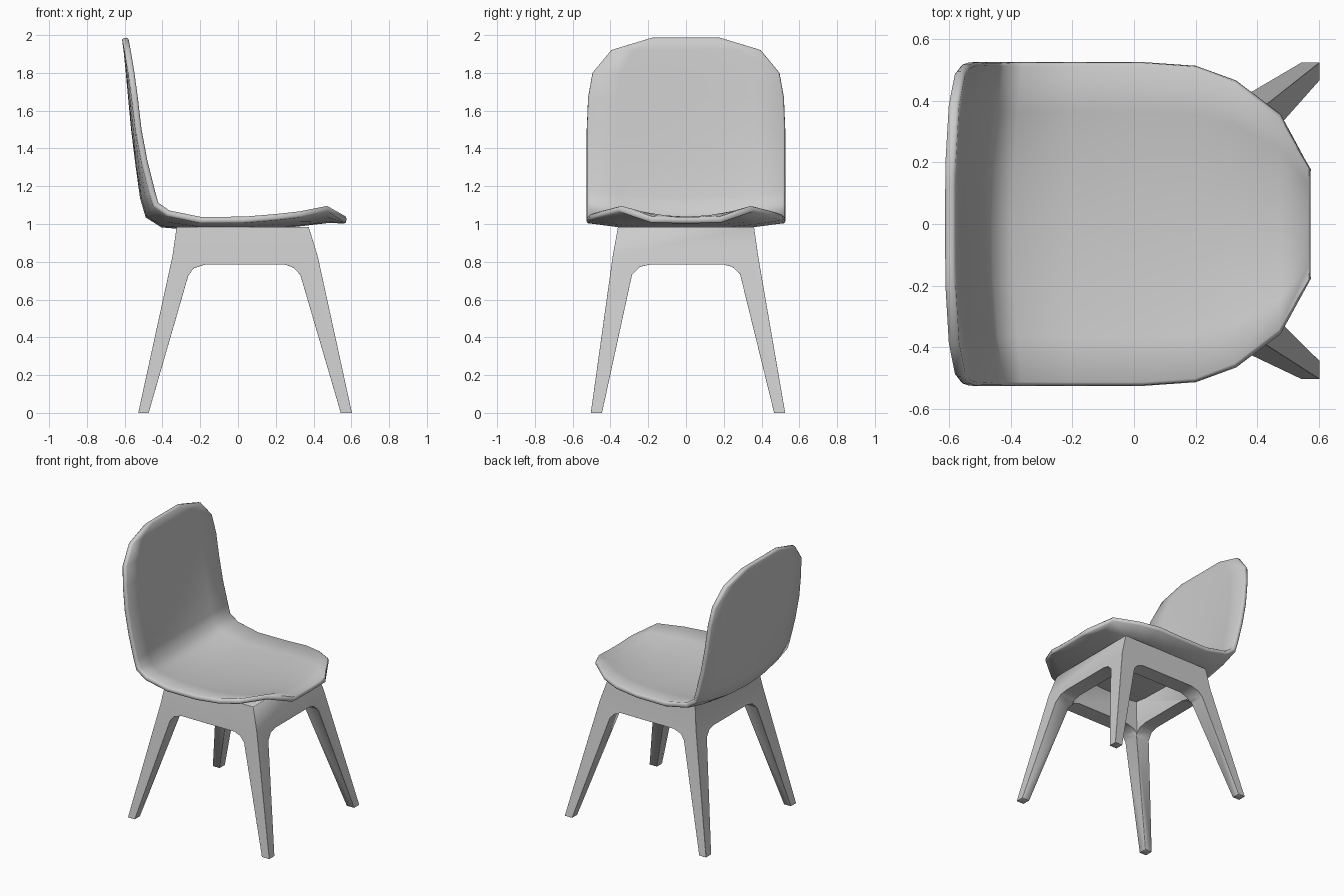
import bpy, bmesh, math

if "Cube" in bpy.data.objects:
    bpy.data.objects.remove(bpy.data.objects["Cube"])


def mesh_object(name, verts, faces):
    mesh = bpy.data.meshes.new(name)
    bm = bmesh.new()
    vs = [bm.verts.new(v) for v in verts]
    for f in faces:
        bm.faces.new([vs[i] for i in f])
    bmesh.ops.recalc_face_normals(bm, faces=bm.faces)
    bm.to_mesh(mesh)
    bm.free()
    obj = bpy.data.objects.new(name, mesh)
    bpy.context.collection.objects.link(obj)
    return obj


def loft(name, rings):
    """Closed solid through equal-length rings of points."""
    n = len(rings[0])
    verts = [p for r in rings for p in r]
    faces = [[k * n + i, k * n + (i + 1) % n, (k + 1) * n + (i + 1) % n, (k + 1) * n + i]
             for k in range(len(rings) - 1) for i in range(n)]
    faces += [list(range(n)), list(range(len(verts) - n, len(verts)))]
    return mesh_object(name, verts, faces)


def box_ring(x0, x1, y0, y1, z):
    return [(x0, y0, z), (x1, y0, z), (x1, y1, z), (x0, y1, z)]


def finish(obj, angle):
    """Apply the modifiers and shade."""
    bpy.ops.object.select_all(action='DESELECT')
    obj.select_set(True)
    bpy.context.view_layer.objects.active = obj
    for m in list(obj.modifiers):
        bpy.ops.object.modifier_apply(modifier=m.name)
    bpy.ops.object.shade_smooth_by_angle(angle=math.radians(angle))


def add_bevel(obj, width):
    m = obj.modifiers.new("bevel", 'BEVEL')
    m.width, m.segments = width, 1
    m.limit_method, m.angle_limit = 'ANGLE', math.radians(55)


# Seat shell: rows from backrest top to seat front (x, z, half width, edge dx, edge dz)
rows = [(-.598, 1.985, .18, 0, 0), (-.589, 1.92, .395, .004, 0), (-.577, 1.80, .495, .012, 0),
        (-.565, 1.67, .518, .018, 0), (-.549, 1.50, .525, .022, 0), (-.527, 1.32, .525, .032, .01),
        (-.502, 1.14, .525, .048, .03), (-.475, 1.045, .525, .04, .06), (-.40, .998, .525, .03, .06),
        (-.20, .982, .525, 0, .04), (.03, .981, .525, 0, .042), (.20, .992, .513, 0, .045),
        (.33, 1.005, .465, 0, .047), (.475, 1.022, .355, 0, .06), (.573, 1.02, .18, 0, 0)]
cols = [-1, -.7, -.35, 0, .35, .7, 1]
verts = [(x + dx * t * t, w * t, z + dz * t * t) for x, z, w, dx, dz in rows for t in cols]
n = len(cols)
faces = [[r * n + c, r * n + c + 1, (r + 1) * n + c + 1, (r + 1) * n + c]
         for r in range(len(rows) - 1) for c in range(n - 1)]
shell = mesh_object("seat_shell", verts, faces)
solid = shell.modifiers.new("thickness", 'SOLIDIFY')
solid.thickness, solid.offset = .034, 0
add_bevel(shell, .008)
finish(shell, 50)

# Leg frame: splayed block, opened by two arched tunnels and a hollow
frame = loft("leg_frame", [box_ring(-.528, .603, -.504, .525, 0),
                           box_ring(-.347, .422, -.388, .382, .83),
                           box_ring(-.325, .374, -.36, .36, .985)])
arch_x = [(-.476, -.01), (-.263, .727), (-.235, .765), (-.175, .785),
          (.25, .785), (.295, .768), (.33, .73), (.547, -.01)]
arch_y = [(-.447, -.01), (-.286, .73), (-.245, .773), (-.19, .785),
          (.20, .785), (.245, .773), (.286, .735), (.469, -.01)]
cutters = [loft("arch_cutter_front", [[(a, s, z) for a, z in arch_x] for s in (-1, 1)]),
           loft("arch_cutter_side", [[(s, a, z) for a, z in arch_y] for s in (-1, 1)]),
           loft("hollow_cutter", [box_ring(-.255, .315, -.275, .275, z) for z in (.70, 1.2)])]
for c in cutters:
    c.hide_render = True
    m = frame.modifiers.new(c.name, 'BOOLEAN')
    m.operation, m.solver, m.object = 'DIFFERENCE', 'EXACT', c
add_bevel(frame, .005)
finish(frame, 40)
for c in cutters:
    bpy.data.objects.remove(c)
